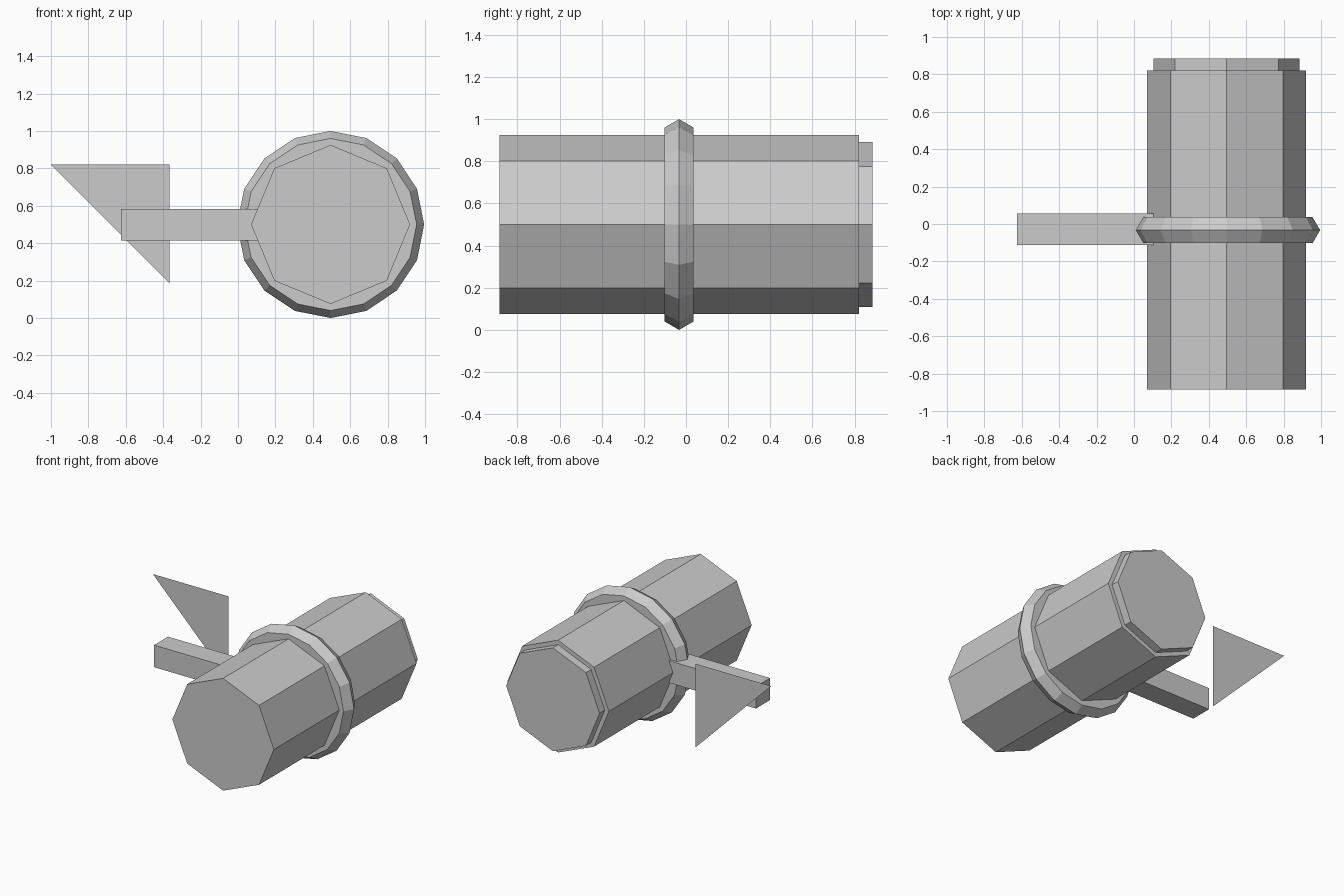
import bpy, bmesh
from math import sin, cos, tau

if "Cube" in bpy.data.objects:
    bpy.data.objects.remove(bpy.data.objects["Cube"])

CX, CZ = 0.495, 0.505  # barrel axis, runs along y


def finish(name, bm):
    bmesh.ops.recalc_face_normals(bm, faces=bm.faces[:])
    mesh = bpy.data.meshes.new(name)
    bm.to_mesh(mesh)
    bm.free()
    obj = bpy.data.objects.new(name, mesh)
    bpy.context.collection.objects.link(obj)
    return obj


def lathe(name, profile, sides, closed=False):
    """Spin (radius, y) points around the barrel axis; open profiles get end caps."""
    bm = bmesh.new()
    rings = [[bm.verts.new((CX + r * cos(tau * i / sides), y, CZ + r * sin(tau * i / sides)))
              for i in range(sides)] for r, y in profile]
    pairs = list(zip(rings, rings[1:]))
    if closed:
        pairs.append((rings[-1], rings[0]))
    else:
        bm.faces.new(rings[0])
        bm.faces.new(rings[-1])
    for a, b in pairs:
        for i in range(sides):
            j = (i + 1) % sides
            bm.faces.new((a[i], a[j], b[j], b[i]))
    return finish(name, bm)


# Octagonal barrel and its smaller end cap
lathe("barrel", [(0.425, -0.885), (0.425, 0.822)], 8)
lathe("end_cap", [(0.391, 0.78), (0.391, 0.885)], 8)

# Collar ring with a hexagonal cross-section
collar = [(0.42 + 0.08 * cos(tau * k / 6), -0.033 + 0.08 * sin(tau * k / 6)) for k in range(6)]
lathe("collar_ring", collar, 16, closed=True)

# Square side arm, sunk into the barrel
bm = bmesh.new()
bmesh.ops.create_cube(bm, size=1)
bmesh.ops.scale(bm, vec=(0.775, 0.167, 0.167), verts=bm.verts)
bmesh.ops.translate(bm, vec=(-0.2375, -0.028, 0.503), verts=bm.verts)
finish("side_arm", bm)

# Flat triangular fin beside the arm
bm = bmesh.new()
bm.faces.new([bm.verts.new((x, 0.41, z)) for x, z in ((-1, 0.825), (-0.365, 0.19), (-0.365, 0.825))])
finish("fin", bm)

# Rest the lowest point on the ground
for obj in bpy.context.collection.objects:
    obj.location.z = -(CZ - 0.5)
